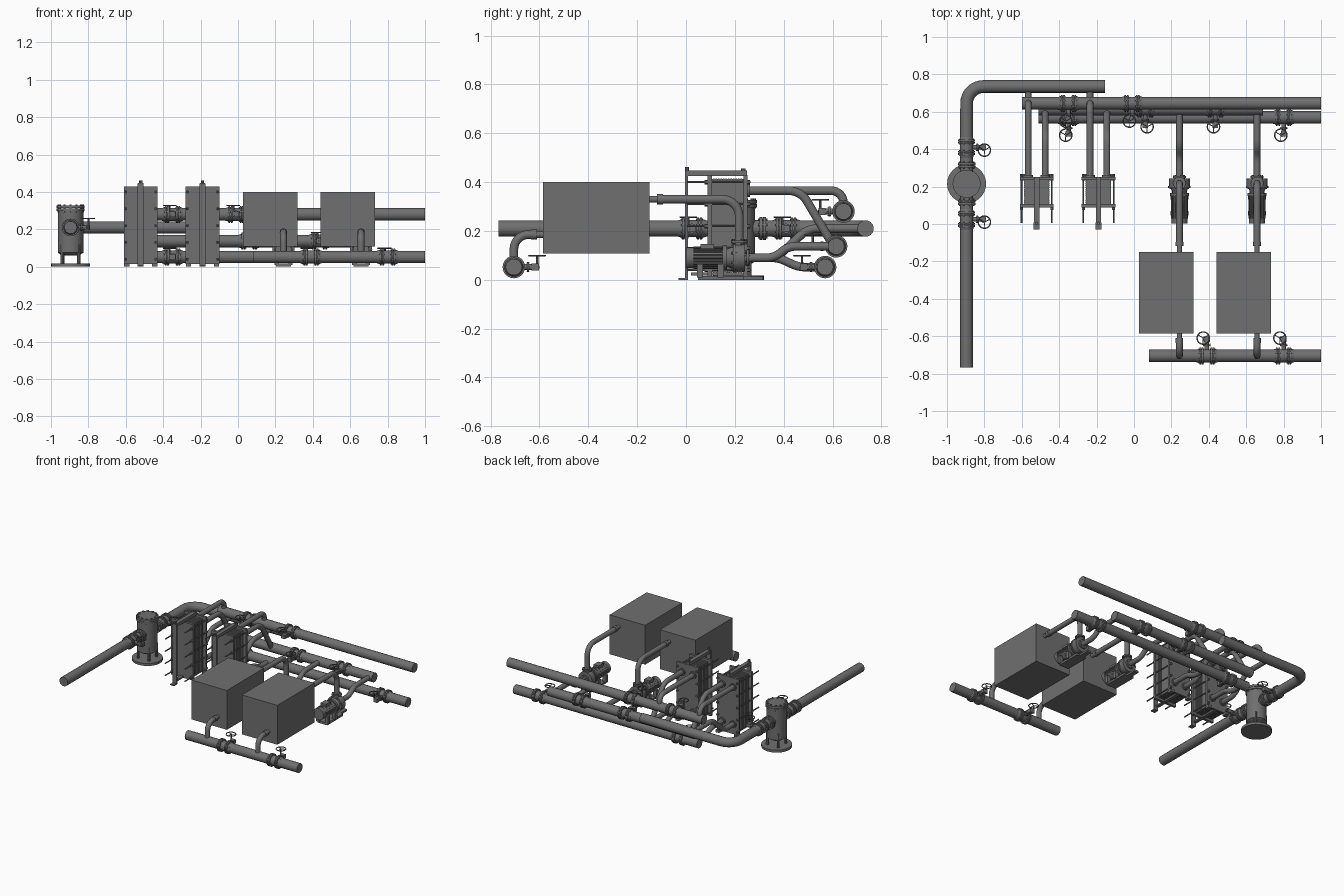
import bpy, bmesh, math
from mathutils import Vector as V, Matrix

if "Cube" in bpy.data.objects:
    bpy.data.objects.remove(bpy.data.objects["Cube"])

X, Y, Z = V((1, 0, 0)), V((0, 1, 0)), V((0, 0, 1))


class Part:
    """Collects simple solids into one named mesh object."""
    def __init__(self, name):
        self.name, self.bm = name, bmesh.new()

    def cyl(self, p0, p1, r, r2=None, n=24):
        p0, p1 = V(p0), V(p1)
        d = p1 - p0
        m = Matrix.Translation((p0 + p1) / 2) @ d.to_track_quat('Z', 'Y').to_matrix().to_4x4()
        bmesh.ops.create_cone(self.bm, cap_ends=True, segments=n, radius1=r,
                              radius2=r if r2 is None else r2, depth=d.length, matrix=m)

    def box(self, lo, hi):
        lo, hi = V(lo), V(hi)
        m = Matrix.Translation((lo + hi) / 2) @ Matrix.Diagonal((*(hi - lo), 1))
        bmesh.ops.create_cube(self.bm, size=1, matrix=m)

    def ring(self, c, R, r, n=24, k=6):
        g = [[self.bm.verts.new(V(c) + V(((R + r * math.cos(b)) * math.cos(a),
                                          (R + r * math.cos(b)) * math.sin(a), r * math.sin(b))))
              for b in [2 * math.pi * j / k for j in range(k)]]
             for a in [2 * math.pi * i / n for i in range(n)]]
        for i in range(n):
            for j in range(k):
                self.bm.faces.new((g[i][j], g[(i + 1) % n][j],
                                   g[(i + 1) % n][(j + 1) % k], g[i][(j + 1) % k]))

    def flange(self, c, axis, r, t=0.012, bolts=8, over=0.006):
        c, axis = V(c), V(axis)
        self.cyl(c - axis * t / 2, c + axis * t / 2, r)
        u = axis.orthogonal().normalized()
        w = axis.cross(u)
        for i in range(bolts):
            a = 2 * math.pi * (i + .5) / bolts
            p = c + (u * math.cos(a) + w * math.sin(a)) * r * 0.86
            e = axis * (t / 2 + over)
            self.cyl(p - e, p + e, r * 0.09, n=6)

    def done(self):
        me = bpy.data.meshes.new(self.name)
        bmesh.ops.recalc_face_normals(self.bm, faces=self.bm.faces)
        self.bm.to_mesh(me)
        self.bm.free()
        bpy.context.collection.objects.link(bpy.data.objects.new(self.name, me))


def pipe(name, pts, r, bend=0.05):
    """Round pipe through points, with arc elbows at the inner points."""
    pts = [V(p) for p in pts]
    path = [pts[0]]
    for a, b, c in zip(pts, pts[1:], pts[2:]):
        p, q = b + (a - b).normalized() * bend, b + (c - b).normalized() * bend
        turn = (b - a).angle(c - b)
        h = 4 / 3 * math.tan(turn / 4) / math.tan(turn / 2)
        p1, q1 = p + (b - p) * h, q + (b - q) * h
        for i in range(9):
            t = i / 8
            s = 1 - t
            path.append(p * s**3 + p1 * 3 * s * s * t + q1 * 3 * s * t * t + q * t**3)
    path.append(pts[-1])
    cu = bpy.data.curves.new(name, 'CURVE')
    cu.dimensions, cu.bevel_depth, cu.bevel_resolution, cu.use_fill_caps = '3D', r, 5, True
    sp = cu.splines.new('POLY')
    sp.points.add(len(path) - 1)
    for q, p in zip(sp.points, path):
        q.co = (*p, 1)
    bpy.context.collection.objects.link(bpy.data.objects.new(name, cu))


def valve(name, c, axis, stem, lead):
    """Flanged valve with side gearbox and horizontal handwheel."""
    P, c = Part(name), V(c)
    P.cyl(c - axis * .03, c + axis * .03, .035)
    for s in (-1, 1):
        P.flange(c + axis * s * .024, axis, .046, .009, 8, .004)
        P.flange(c + axis * s * .036, axis, .046, .009, 8, .004)
        P.cyl(c + axis * s * .04, c + axis * s * .056, .039, .034)
    P.cyl(c + stem * .03, c + stem * .08, .012, n=12)
    P.flange(c + stem * .058, stem, .02, .008, 4, .003)
    g = c + stem * .088
    P.box(g - V((.015, .015, .014)), g + V((.015, .015, .014)))
    w = c + stem * .095 + axis * lead
    P.cyl(g, w, .011, n=12)
    P.cyl(w - Z * .012, w + Z * .05, .005, n=8)
    w = w + Z * .047
    P.ring(w, .033, .0035)
    for i in range(3):
        a = 2 * math.pi * i / 3 + .5
        P.cyl(w, w + V((math.cos(a), math.sin(a), 0)) * .033, .0028, n=6)
    P.done()


# Main headers
R = .034
pipe("inlet_header_lower", [(-.895, -.767, .21), (-.895, .15, .21)], R)
pipe("inlet_header_upper", [(-.895, .28, .21), (-.895, .735, .21), (-.155, .735, .21)], R, .09)
pipe("upper_header", [(-.6, .645, .28), (1, .645, .28)], R)
pipe("pump_header", [(-.51, .615, .137), (.69, .615, .137)], R)
pipe("floor_header", [(-.51, .57, .052), (1, .57, .052)], R)
pipe("drain_header", [(.08, -.705, .052), (1, -.705, .052)], R)

# Valves
for i, y in enumerate((.025, .41)):
    valve(f"inlet_valve_{i}", (-.895, y, .21), Y, X, -.015)
for i, x in enumerate((-.35, -.01)):
    valve(f"upper_valve_{i}", (x, .645, .28), X, -Y, -.015)
for i, x in enumerate((.06, .435)):
    valve(f"pump_valve_{i}", (x, .615, .137), X, -Y, .01 - .02 * i)
for i, x in enumerate((-.35, .8)):
    valve(f"floor_valve_{i}", (x, .57, .052), X, -Y, -.015)
for i, x in enumerate((.39, .8)):
    valve(f"drain_valve_{i}", (x, -.705, .052), X, Y, -.02)

# Strainer vessel
F = Part("strainer_vessel")
cx, cy = -.895, .215
F.cyl((cx, cy, .075), (cx, cy, .31), .068, n=32)
F.cyl((cx, cy, .06), (cx, cy, .075), .045, .068, n=32)
F.flange((cx, cy, .304), Z, .075, .014, 12)
F.flange((cx, cy, .32), Z, .075, .014, 12)
F.cyl((cx, cy, 0), (cx, cy, .018), .104, n=32)
for i in range(4):
    a = math.pi / 4 + i * math.pi / 2
    lx, ly = cx + .062 * math.cos(a), cy + .062 * math.sin(a)
    F.cyl((lx, ly, .015), (lx, ly, .12), .01, n=8)
for s in (-1, 1):
    F.cyl((cx, cy + s * .05, .21), (cx, cy + s * .1, .21), .034)
    F.flange((cx, cy + s * .092, .21), Y, .047)
    F.flange((cx, cy + s * .107, .21), Y, .047)
F.done()

# Plate heat exchangers and their branch pipes
r = .018
for i, x in enumerate((-.52, -.19)):
    H = Part(f"heat_exchanger_{i}")
    H.box((x - .09, .236, .015), (x + .09, .252, .43))
    H.box((x - .09, .088, .015), (x + .09, .106, .43))
    for k in range(12):
        y = .11 + k * .0102
        H.box((x - .068, y, .03), (x + .068, y + .007, .415))
    H.box((x - .066, .1, .032), (x + .066, .24, .413))
    H.box((x - .014, 0, .425), (x + .014, .25, .448))
    H.box((x - .012, .02, .018), (x + .012, .25, .03))
    H.box((x - .016, -.004, 0), (x + .016, .008, .445))
    H.box((x - .016, -.03, 0), (x + .016, .008, .008))
    H.cyl((x, .004, .44), (x, .004, .462), .009, n=8)
    H.cyl((x, .235, .44), (x, .235, .455), .009, n=8)
    for s in (-1, 1):
        H.box((x + s * .075 - .014, .232, 0), (x + s * .075 + .014, .268, .02))
        for z in (.04, .13, .22, .31, .4):
            H.cyl((x + s * .081, .005, z), (x + s * .081, .265, z), .0045, n=8)
            for y in (.082, .257):
                H.cyl((x + s * .081, y - .006, z), (x + s * .081, y + .006, z), .009, n=6)
        for z in (.09, .365):
            H.cyl((x + s * .045, .25, z), (x + s * .045, .262, z), .026)
    H.done()
    a, b = x - .045, x + .045
    pipe(f"exchanger_upper_branch_{i}", [(a, .25, .365), (a, .645, .365), (a, .645, .29)], r)
    pipe(f"exchanger_pump_branch_{i}", [(b, .25, .365), (b, .47, .365), (b, .6, .145)], r)
    pipe(f"exchanger_inlet_branch_{i}", [(a, .25, .09), (a, .37, .09), (a, .5, .21), (a, .73, .21)], r, .04)
    pipe(f"exchanger_floor_branch_{i}", [(b, .25, .09), (b, .38, .09), (b, .46, .052), (b, .57, .052)], r, .03)

# Tanks, pumps and connections
for i, (x, c) in enumerate(((.243, .1725), (.658, .5865))):
    T = Part(f"tank_{i}")
    T.box((c - .146, -.585, .108), (c + .146, -.15, .4))
    T.done()
    N = Part(f"tank_nozzles_{i}")
    N.cyl((x, -.152, .33), (x, -.11, .33), .014)
    N.cyl((x, -.118, .33), (x, -.095, .33), .021)
    N.cyl((x, -.585, .185), (x, -.61, .185), .014)
    N.cyl((x, -.61, .185), (x, -.635, .185), .02)
    N.done()
    pipe(f"tank_fill_pipe_{i}", [(x, -.11, .33), (x, .218, .33), (x, .218, .13)], r, .07)
    pipe(f"tank_drain_pipe_{i}", [(x, -.61, .185), (x, -.705, .185), (x, -.705, .07)], r, .06)
    pipe(f"pump_suction_pipe_{i}", [(x, .23, .09), (x, .36, .09), (x, .42, .137), (x, .61, .137)], r, .03)

    P = Part(f"pump_{i}")
    P.box((x - .04, .05, 0), (x + .04, .235, .016))
    P.box((x - .018, .05, 0), (x + .018, .315, .014))
    P.cyl((x, .022, .09), (x, .155, .09), .04)
    P.cyl((x, .002, .09), (x, .03, .09), .043)
    for k in range(20):
        a = k * math.pi / 10
        u = V((math.cos(a), 0, math.sin(a)))
        P.cyl(V((x, .03, .09)) + u * .042, V((x, .15, .09)) + u * .042, .004, n=4)
    P.box((x - .022, .06, .125), (x + .022, .115, .147))
    for s in (-1, 1):
        for y in (.045, .13):
            P.box((x + s * .036 - .013, y, .01), (x + s * .036 + .013, y + .025, .065))
    P.cyl((x, .15, .09), (x, .167, .09), .05)
    P.cyl((x, .167, .09), (x, .195, .09), .036, .048)
    P.cyl((x, .195, .09), (x, .242, .09), .056, n=32)
    P.flange((x, .197, .09), Y, .06, .01, 8)
    P.cyl((x, .218, .1), (x, .218, .165), .02)
    P.flange((x, .218, .156), Z, .034, .01, 6)
    P.flange((x, .252, .09), Y, .034, .01, 6)
    P.done()

# Turn pipes into meshes and smooth the round surfaces
bpy.ops.object.select_all(action='DESELECT')
for o in bpy.data.objects:
    if o.type == 'CURVE':
        o.select_set(True)
        bpy.context.view_layer.objects.active = o
bpy.ops.object.convert(target='MESH')
bpy.ops.object.select_all(action='SELECT')
bpy.ops.object.shade_smooth_by_angle(angle=math.radians(35))

# Dark grey paint; the tanks are shaded smooth all over
paint = bpy.data.materials.new("dark_grey")
paint.diffuse_color = (.16, .16, .16, 1)
paint.use_nodes = True
paint.node_tree.nodes["Principled BSDF"].inputs["Base Color"].default_value = paint.diffuse_color
for o in bpy.data.objects:
    o.data.materials.clear()
    o.data.materials.append(paint)
    if o.name.startswith("tank_") and o.name[5:].isdigit():
        o.select_set(True)
        bpy.ops.object.select_all(action='DESELECT')
        o.select_set(True)
        bpy.context.view_layer.objects.active = o
        bpy.ops.object.shade_smooth_by_angle(angle=math.pi)
